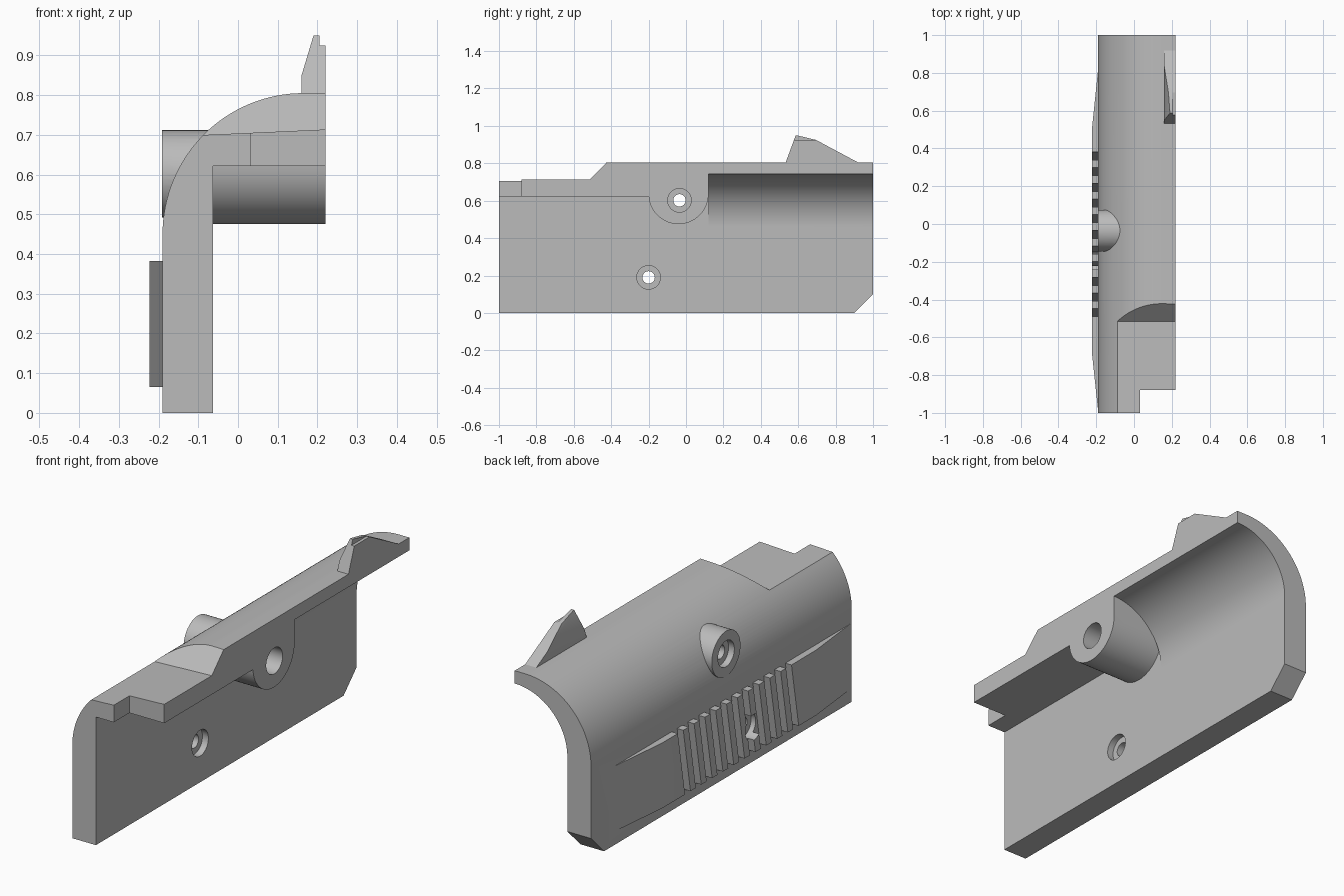
import bpy
import bmesh
from math import sin, cos, pi, radians
from mathutils import Vector

cube = bpy.data.objects.get("Cube")
if cube:
    bpy.data.objects.remove(cube, do_unlink=True)

grey = bpy.data.materials.new("matte grey")
grey.use_nodes = True
grey.diffuse_color = (0.5, 0.5, 0.5, 1)
grey.node_tree.nodes["Principled BSDF"].inputs["Base Color"].default_value = (0.5, 0.5, 0.5, 1)


def arc(cx, cy, r, a0, a1, n=32):
    angles = [radians(a0 + (a1 - a0) * i / n) for i in range(n + 1)]
    return [(cx + r * cos(a), cy + r * sin(a)) for a in angles]


def prism(name, pts, axis, lo, hi):
    """Extrude a 2D outline along an axis."""
    place = {"x": lambda p, t: (t, p[0], p[1]),
             "y": lambda p, t: (p[0], t, p[1]),
             "z": lambda p, t: (p[0], p[1], t)}[axis]
    bm = bmesh.new()
    face = bm.faces.new([bm.verts.new(place(p, lo)) for p in pts])
    out = bmesh.ops.extrude_face_region(bm, geom=[face])
    moved = [v for v in out["geom"] if isinstance(v, bmesh.types.BMVert)]
    bmesh.ops.translate(bm, verts=moved, vec=Vector(place((0, 0), hi - lo)))
    bmesh.ops.recalc_face_normals(bm, faces=bm.faces)
    mesh = bpy.data.meshes.new(name)
    bm.to_mesh(mesh)
    bm.free()
    mesh.materials.append(grey)
    obj = bpy.data.objects.new(name, mesh)
    bpy.context.collection.objects.link(obj)
    return obj


def rod(name, y, z, r, lo, hi):
    return prism(name, arc(y, z, r, 0, 360, 48)[:-1], "x", lo, hi)


def combine(target, tool, operation):
    """Apply a boolean and discard the tool."""
    tool.hide_render = True
    mod = target.modifiers.new("boolean", "BOOLEAN")
    mod.operation, mod.solver, mod.object = operation, "EXACT", tool
    bpy.context.view_layer.objects.active = target
    bpy.ops.object.modifier_apply(modifier=mod.name)
    bpy.data.objects.remove(tool, do_unlink=True)


# Half shell with a rounded shoulder
body = prism("half_shell", [(-0.19, 0), (-0.19, 0.45)] + arc(0.165, 0.45, 0.355, 180, 90)[1:]
             + [(0.22, 0.805), (0.22, 0)], "y", -1, 1)

# Front hollow, leaving a rounded boss hanging from the ceiling
hollow = prism("front_hollow", [(-1.1, -0.1), (-1.1, 0.622), (-0.2, 0.622)]
               + arc(-0.04, 0.635, 0.16, 185, 360) + [(0.12, -0.1)], "x", -0.063, 0.4)
combine(body, hollow, "DIFFERENCE")

# Rear barrel hollow
hollow = prism("rear_hollow", [(-0.063, -0.1)] + arc(0.22, 0.46, 0.283, 180, 90)
               + [(0.4, 0.743), (0.4, -0.1)], "y", 0.119, 1.1)
combine(body, hollow, "DIFFERENCE")

# Lowered front deck with a ramp, tilted gently outward
deck = prism("deck_cut", [(-1.1, 0.717), (-0.515, 0.717), (-0.425, 0.808), (-0.37, 0.863),
                          (-0.37, 1.0), (-1.1, 1.0)], "x", -0.3, 0.3)
for v in deck.data.vertices:
    if v.co.x < 0:
        v.co.z -= 0.027
combine(body, deck, "DIFFERENCE")

# Front notch and rear lower chamfer
combine(body, prism("notch", [(0.033, -1.1), (0.4, -1.1), (0.4, -0.88), (0.033, -0.88)],
                    "z", 0.5, 1), "DIFFERENCE")
combine(body, prism("chamfer", [(0.8, -0.1), (1.1, -0.1), (1.1, 0.2)], "x", -0.5, 0.5),
        "DIFFERENCE")

# Outer screw boss
combine(body, rod("outer_boss", -0.035, 0.602, 0.11, -0.191, 0), "UNION")

# Grip pad with tapered ends and leaning grooves
pad = prism("grip_pad", [(-0.17, -0.99), (-0.19, -0.99), (-0.223, -0.68), (-0.223, 0.5),
                         (-0.19, 0.82), (-0.17, 0.82)], "z", 0.065, 0.382)
lean, half = 0.175, 0.021
for i in range(11):
    y = 0.36 - 0.083 * i
    top, low = y + lean * 0.1, y - lean * 0.4
    combine(pad, prism("groove", [(low - half, -0.02), (low + half, -0.02),
                                  (top + half, 0.48), (top - half, 0.48)],
                       "x", -0.3, -0.185), "DIFFERENCE")
combine(body, pad, "UNION")

# Stepped screw holes: through hole, inner counterbore, outer counterbore
for y, z, inner, outer in ((-0.035, 0.602, -0.1, -0.16), (-0.2, 0.19, -0.095, -0.165)):
    for r, lo, hi in ((0.033, -0.5, 0.5), (0.063, inner, 0.5), (0.063, -0.5, outer)):
        combine(body, rod("hole", y, z, r, lo, hi), "DIFFERENCE")

# Rear sight: stepped cross-section trimmed to a fin outline
sight = prism("rear_sight", [(0.16, 0.79), (0.16, 0.85), (0.19, 0.95), (0.205, 0.95),
                             (0.205, 0.925), (0.22, 0.925), (0.22, 0.79)], "y", 0.5, 1)
fin = prism("fin_outline", [(0.524, 0.78), (0.587, 0.951), (0.695, 0.925), (0.966, 0.78)],
            "x", 0, 0.4)
combine(sight, fin, "INTERSECT")
combine(body, sight, "UNION")

# Smooth the curves, keep the edges crisp
bpy.ops.object.select_all(action="DESELECT")
body.select_set(True)
bpy.context.view_layer.objects.active = body
bpy.ops.object.shade_smooth_by_angle(angle=radians(20))
